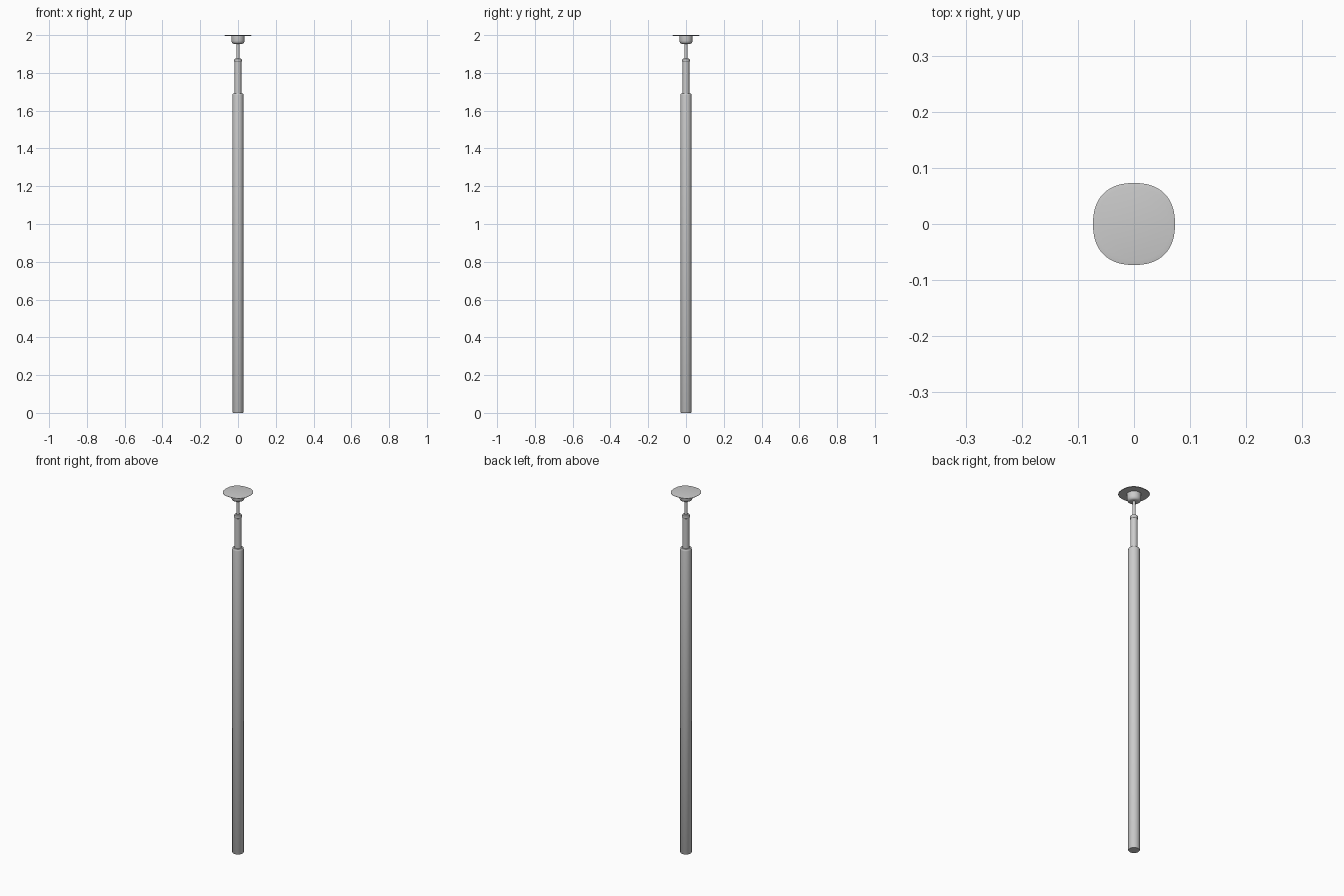
import bpy, bmesh, math

if "Cube" in bpy.data.objects:
    bpy.data.objects.remove(bpy.data.objects["Cube"])


def lathe(name, profile, sides=48, power=2.0):
    """Revolve (radius, z) points about z; power > 2 gives a squarer outline."""
    bm = bmesh.new()
    rings = []
    for r, z in profile:
        ring = []
        for i in range(sides):
            c, s = math.cos(2 * math.pi * i / sides), math.sin(2 * math.pi * i / sides)
            k = r / (abs(c) ** power + abs(s) ** power) ** (1 / power)
            ring.append(bm.verts.new((k * c, k * s, z)))
        rings.append(ring)
    for a, b in zip(rings, rings[1:]):
        for i in range(sides):
            j = (i + 1) % sides
            bm.faces.new((a[i], a[j], b[j], b[i]))
    bm.faces.new(list(reversed(rings[0])))
    bm.faces.new(rings[-1])
    mesh = bpy.data.meshes.new(name)
    bm.to_mesh(mesh)
    bm.free()
    ob = bpy.data.objects.new(name, mesh)
    bpy.context.collection.objects.link(ob)
    bpy.ops.object.select_all(action='DESELECT')
    ob.select_set(True)
    bpy.context.view_layer.objects.active = ob
    bpy.ops.object.shade_smooth_by_angle(angle=math.radians(35))
    return ob


# Long outer tube with a softened top lip
lathe("outer_tube", [(0.027, 0), (0.029, 0.003), (0.029, 1.682),
                     (0.028, 1.688), (0.025, 1.692)])

# Telescoping inner tube and its collar
lathe("inner_tube", [(0.0175, 1.68), (0.0175, 1.862)])
lathe("collar", [(0.0175, 1.858), (0.020, 1.861), (0.0205, 1.867),
                 (0.019, 1.873), (0.015, 1.876)])

# Thin adjusting rod
lathe("rod", [(0.008, 1.87), (0.008, 1.965)], sides=24)

# Cup under the plate
lathe("cup", [(0.023, 1.954), (0.029, 1.957), (0.033, 1.963),
              (0.035, 1.972), (0.035, 1.998)])

# Thin rounded-square top plate
lathe("top_plate", [(0.072, 1.996), (0.073, 1.997), (0.073, 1.9985),
                    (0.065, 2.0)], sides=64, power=2.35)
